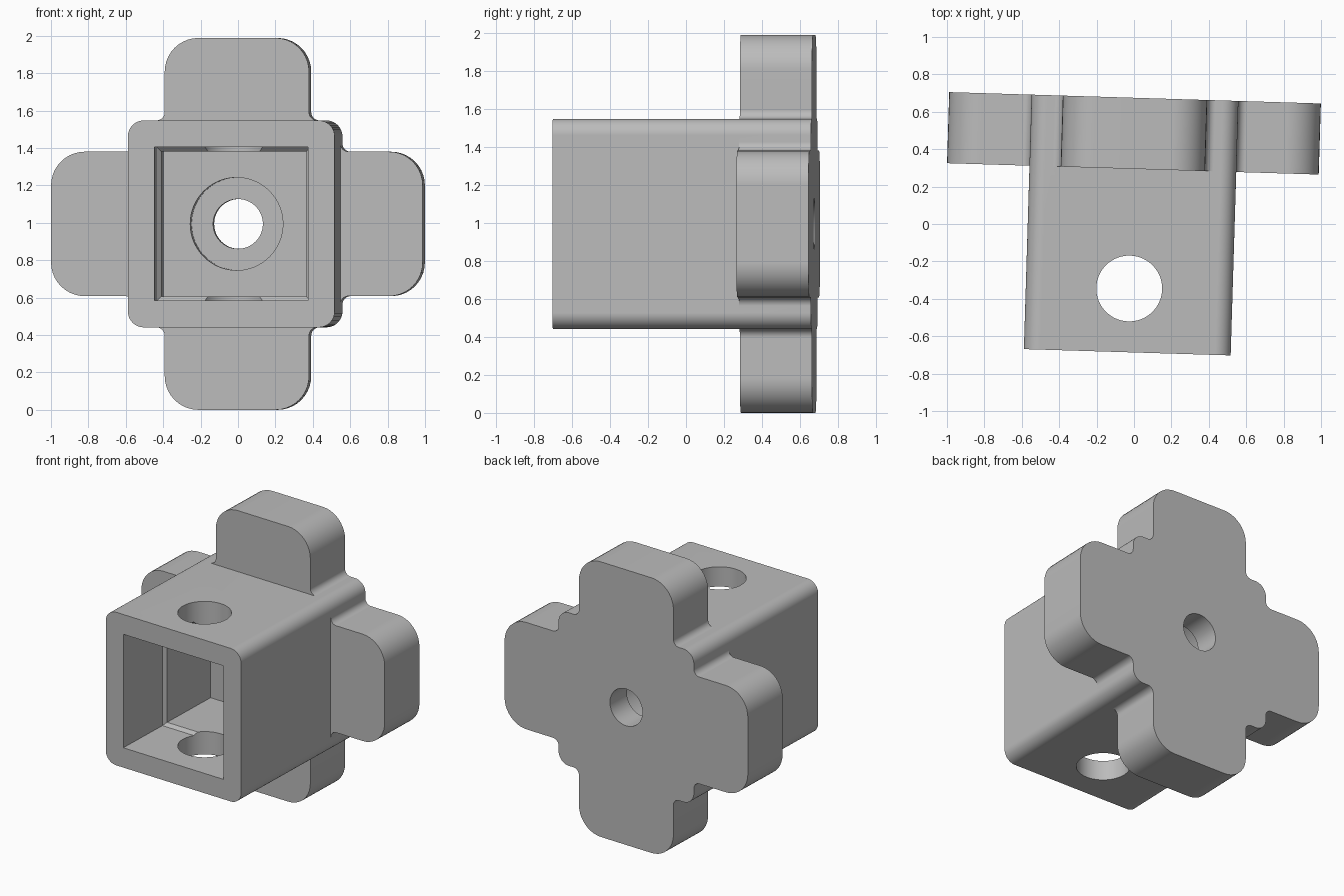
import bpy, bmesh
from math import sin, cos, pi, radians
from mathutils import Matrix

default = bpy.data.objects.get("Cube")
if default:
    bpy.data.objects.remove(default, do_unlink=True)

# Main sizes, measured from the bracket axis
REACH, ARM, BOX = 0.994, 0.386, 0.553
R_ARM, R_BOX, FILLET = 0.18, 0.085, 0.045
FRONT, STEP, BACK = -0.686, 0.295, 0.675
N = 10

grey = bpy.data.materials.new("light grey")
grey.use_nodes = True
colour = (0.5, 0.5, 0.5, 1)
grey.diffuse_color = colour
grey.node_tree.nodes["Principled BSDF"].inputs["Base Color"].default_value = colour


def arc(cx, cz, r, start, end):
    angles = [radians(start + (end - start) * i / N) for i in range(N + 1)]
    return [(cx + r * cos(a), cz + r * sin(a)) for a in angles]


def make_object(name, bm):
    bmesh.ops.recalc_face_normals(bm, faces=bm.faces)
    mesh = bpy.data.meshes.new(name)
    bm.to_mesh(mesh)
    bm.free()
    ob = bpy.data.objects.new(name, mesh)
    bpy.context.collection.objects.link(ob)
    mesh.materials.append(grey)
    return ob


def wall(bm, a, b):
    for i in range(len(a)):
        j = (i + 1) % len(a)
        bm.faces.new((a[i], a[j], b[j], b[i]))


# One quarter of the cross outline: arm corner, fillet, box corner, fillet, arm corner
quarter = (arc(REACH - R_ARM, ARM - R_ARM, R_ARM, 0, 90)
           + arc(BOX + FILLET, ARM + FILLET, FILLET, 270, 180)
           + arc(BOX - R_BOX, BOX - R_BOX, R_BOX, 0, 90)
           + arc(ARM + FILLET, BOX + FILLET, FILLET, 270, 180)
           + arc(ARM - R_ARM, REACH - R_ARM, R_ARM, 0, 90))
outline = []
for q in range(4):
    c, s = round(cos(q * pi / 2)), round(sin(q * pi / 2))
    outline += [(c * x - s * z, s * x + c * z) for x, z in quarter]

# Cross flange with the square housing growing out of its front
bm = bmesh.new()
back = [bm.verts.new((x, BACK, z)) for x, z in outline]
front = [bm.verts.new((x, STEP, z)) for x, z in outline]
bm.faces.new(back)
wall(bm, front, back)
size, M = len(quarter), N + 1
corners = [front[q * size + 2 * M:q * size + 3 * M] for q in range(4)]
box_ring = [v for corner in corners for v in corner]
for q in range(4):
    first, last = q * size + 3 * M - 1, (q + 1) * size + 2 * M
    bm.faces.new([front[i % len(front)] for i in range(first, last + 1)])
mouth = [bm.verts.new((v.co.x, FRONT, v.co.z)) for v in box_ring]
wall(bm, mouth, box_ring)
bm.faces.new(mouth)
body = make_object("socket_bracket", bm)

# Square cavity that narrows slightly partway in
bm = bmesh.new()
rings = []
for y, h in ((-0.9, 0.41), (-0.258, 0.41), (-0.236, 0.388), (0.24, 0.388)):
    rings.append([bm.verts.new((x * h, y, z * h))
                  for x, z in ((-1, -1), (1, -1), (1, 1), (-1, 1))])
for a, b in zip(rings, rings[1:]):
    wall(bm, a, b)
bm.faces.new(rings[0])
bm.faces.new(rings[-1])
cutters = [make_object("cavity_cutter", bm)]


def cylinder(name, radius, depth, centre, tilt=0):
    bm = bmesh.new()
    place = Matrix.Translation(centre) @ Matrix.Rotation(tilt, 4, 'X')
    bmesh.ops.create_cone(bm, cap_ends=True, segments=64, radius1=radius,
                          radius2=radius, depth=depth, matrix=place)
    return make_object(name, bm)


# Cross pin hole, counterbore and bolt hole
cutters += [cylinder("pin_cutter", 0.176, 2, (0, -0.345, 0)),
            cylinder("counterbore_cutter", 0.248, 0.39, (0, 0.295, 0), pi / 2),
            cylinder("bolt_cutter", 0.133, 0.7, (0, 0.65, 0), pi / 2)]

bpy.context.view_layer.objects.active = body
for cutter in cutters:
    cutter.hide_render = True
    mod = body.modifiers.new("cut", 'BOOLEAN')
    mod.operation, mod.solver, mod.object = 'DIFFERENCE', 'EXACT', cutter
    bpy.ops.object.modifier_apply(modifier=mod.name)
    bpy.data.objects.remove(cutter, do_unlink=True)

# Smooth rounded corners, crisp edges and flat faces
for ob in bpy.context.selected_objects:
    ob.select_set(False)
body.select_set(True)
bpy.ops.object.shade_smooth_by_angle(angle=radians(25))
mod = body.modifiers.new("flat_faces", 'WEIGHTED_NORMAL')
mod.keep_sharp = True

# The bracket stands turned very slightly about the vertical
body.rotation_euler.z = radians(-1.75)
body.location = (-0.015, 0, REACH)
